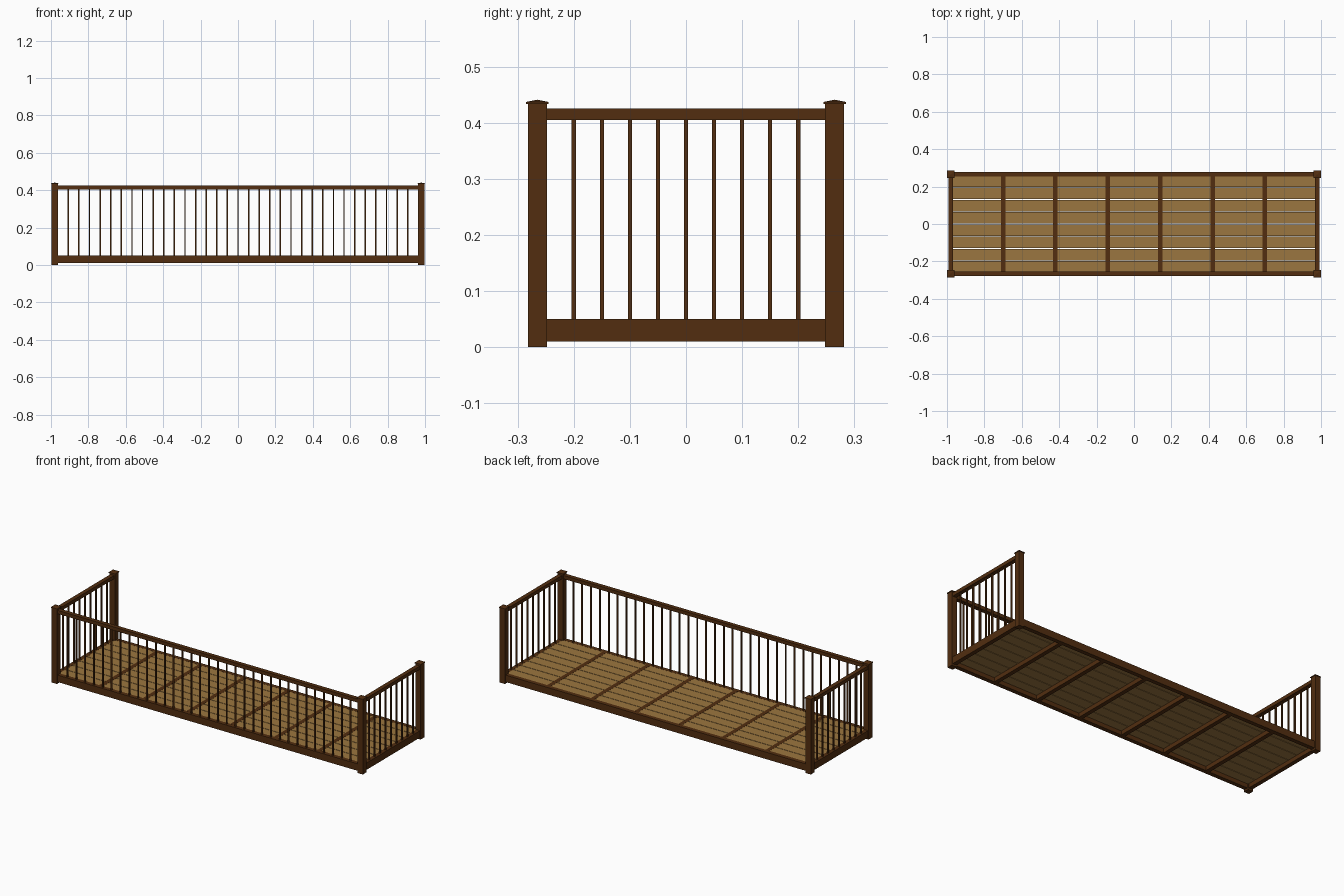
import bpy, bmesh

if "Cube" in bpy.data.objects:
    bpy.data.objects.remove(bpy.data.objects["Cube"])


def material(name, rgb):
    m = bpy.data.materials.new(name)
    m.diffuse_color = (*rgb, 1)
    m.use_nodes = True
    m.node_tree.nodes["Principled BSDF"].inputs["Base Color"].default_value = m.diffuse_color
    return m


DARK = material("dark brown wood", (0.085, 0.027, 0.005))
LIGHT = material("light deck wood", (0.33, 0.18, 0.05))


def finish(name, bm, mat):
    bmesh.ops.recalc_face_normals(bm, faces=bm.faces)
    mesh = bpy.data.meshes.new(name)
    bm.to_mesh(mesh)
    bm.free()
    mesh.materials.append(mat)
    ob = bpy.data.objects.new(name, mesh)
    bpy.context.collection.objects.link(ob)
    return ob


def add_box(bm, x0, x1, y0, y1, z0, z1):
    v = bmesh.ops.create_cube(bm, size=1)["verts"]
    for p in v:
        p.co = ((x0 + x1) / 2 + p.co.x * (x1 - x0),
                (y0 + y1) / 2 + p.co.y * (y1 - y0),
                (z0 + z1) / 2 + p.co.z * (z1 - z0))


def boxes(name, mat, items):
    bm = bmesh.new()
    for b in items:
        add_box(bm, *b)
    return finish(name, bm, mat)


PX, PY = 0.98, 0.265      # post centres
H = 0.017                 # post half width
B = 0.012                 # beam half width
IX, IY = PX - H, PY - H   # inner post faces
SIDES = (("left", -1), ("right", 1))

# corner posts with low pyramid caps
for xn, sx in SIDES:
    for yn, sy in (("front", -1), ("back", 1)):
        x, y = sx * PX, sy * PY
        boxes(f"{yn}_{xn}_post", DARK, [(x - H, x + H, y - H, y + H, 0, 0.434)])
        bm = bmesh.new()
        add_box(bm, x - 0.02, x + 0.02, y - 0.02, y + 0.02, 0.433, 0.437)
        top = max(bm.faces, key=lambda f: f.calc_center_median().z)
        peak = bmesh.ops.poke(bm, faces=[top])["verts"][0]
        peak.co.z = 0.441
        finish(f"{yn}_{xn}_post_cap", bm, DARK)

# base frame
for n, s in (("front", -1), ("back", 1)):
    boxes(f"{n}_beam", DARK, [(-IX, IX, s * PY - B, s * PY + B, 0.01, 0.05)])
for n, s in SIDES:
    boxes(f"{n}_beam", DARK, [(s * PX - B, s * PX + B, -IY, IY, 0.01, 0.05)])

# cross joists, level with the deck
boxes("cross_joists", DARK,
      [(x - B, x + B, -PY + B, PY - B, 0.01, 0.0502)
       for x in (-0.70 + 0.28 * i for i in range(6))])

# deck planks with narrow gaps
pitch, gap = 0.0655, 0.003
planks = []
for i in range(8):
    y = (i - 3.5) * pitch
    y0 = max(y - pitch / 2 + gap / 2, -PY + B)
    y1 = min(y + pitch / 2 - gap / 2, PY - B)
    planks.append((-PX + B, PX - B, y0, y1, 0.034, 0.0495))
boxes("deck_planks", LIGHT, planks)

# top rails: front and both ends, back is open
Z0, Z1 = 0.405, 0.425
boxes("front_top_rail", DARK, [(-IX, IX, -PY - B, -PY + B, Z0, Z1)])
for n, s in SIDES:
    boxes(f"{n}_top_rail", DARK, [(s * PX - B, s * PX + B, -IY, IY, Z0, Z1)])

# balusters
R = 0.0037
boxes("front_balusters", DARK,
      [(x - R, x + R, -PY - R, -PY + R, 0.05, Z0)
       for x in (0.0567 * i for i in range(-16, 17))])
for n, s in SIDES:
    boxes(f"{n}_balusters", DARK,
          [(s * PX - R, s * PX + R, y - R, y + R, 0.05, Z0)
           for y in (0.05 * i for i in range(-4, 5))])
